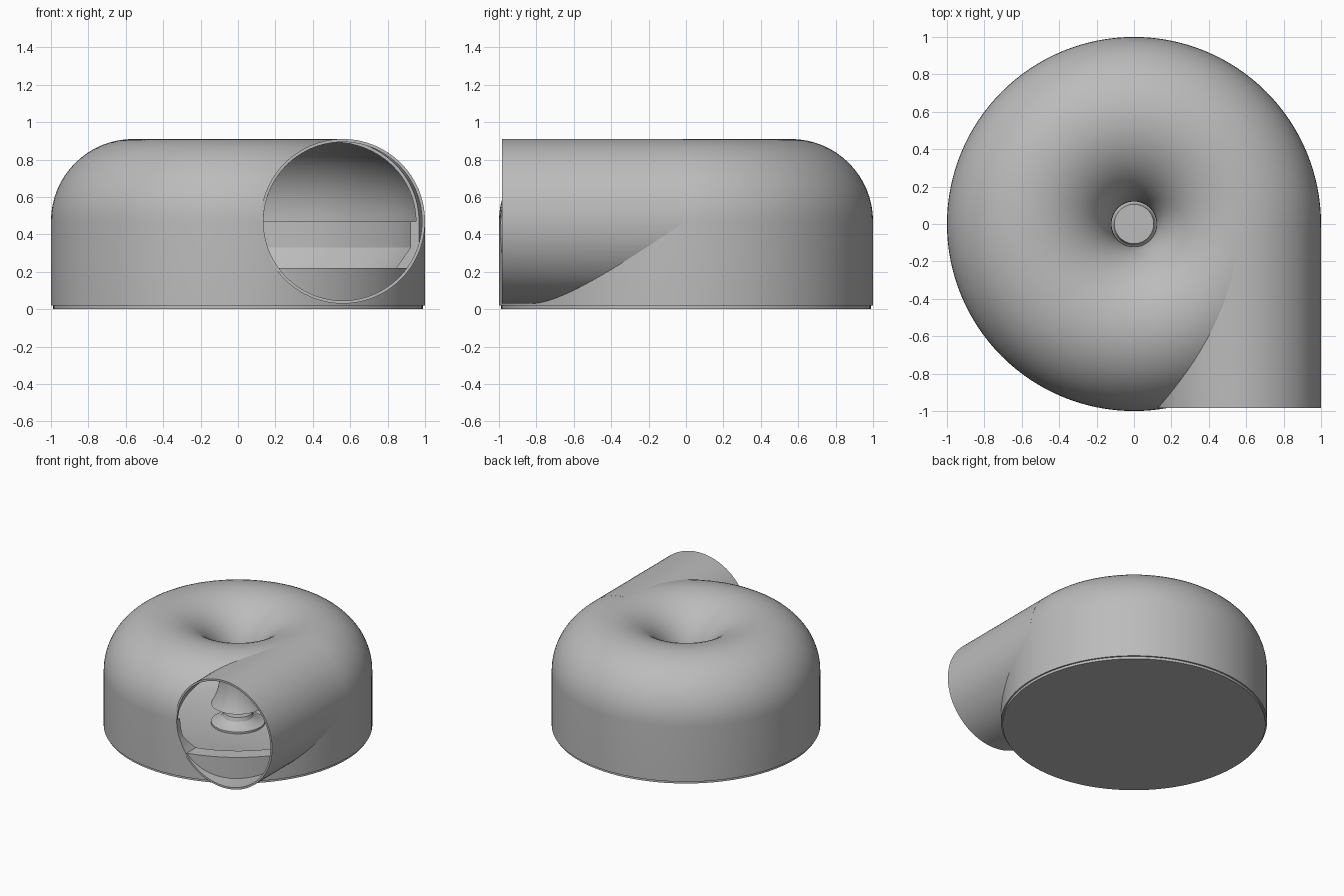
import bpy, bmesh
from math import sin, cos, pi, radians

if "Cube" in bpy.data.objects:
    bpy.data.objects.remove(bpy.data.objects["Cube"], do_unlink=True)

RING, TUBE, BORE, MID = 0.56, 0.44, 0.424, 0.47

grey = bpy.data.materials.new("plain grey")
grey.use_nodes = True
grey.diffuse_color = (0.5, 0.5, 0.5, 1)
grey.node_tree.nodes["Principled BSDF"].inputs["Base Color"].default_value = (0.5, 0.5, 0.5, 1)


def finish(bm, name):
    bmesh.ops.remove_doubles(bm, verts=bm.verts, dist=1e-5)
    bmesh.ops.dissolve_degenerate(bm, edges=bm.edges, dist=1e-5)
    bmesh.ops.recalc_face_normals(bm, faces=bm.faces)
    mesh = bpy.data.meshes.new(name)
    bm.to_mesh(mesh)
    bm.free()
    mesh.materials.append(grey)
    obj = bpy.data.objects.new(name, mesh)
    bpy.context.collection.objects.link(obj)
    return obj


def lathe(name, profile, steps=128):
    """Turn an (r, z) outline around the vertical axis."""
    bm = bmesh.new()
    verts = [bm.verts.new((r, 0, z)) for r, z in profile]
    edges = [bm.edges.new(p) for p in zip(verts, verts[1:])]
    if profile[0][0] > 0:
        edges.append(bm.edges.new((verts[-1], verts[0])))
    bmesh.ops.spin(bm, geom=verts + edges, cent=(0, 0, 0), axis=(0, 0, 1),
                   angle=2 * pi, steps=steps)
    return finish(bm, name)


def duct(name, radius, y0, y1, floor=-1.0, steps=96):
    """Solid round bar along y, flattened below the given floor height."""
    bm = bmesh.new()
    ring = []
    for i in range(steps):
        a = 2 * pi * (i + 0.5) / steps
        z = MID + radius * sin(a)
        if z > floor:
            ring.append((RING + radius * cos(a), z))
    if floor > 0:
        half = (radius ** 2 - (MID - floor) ** 2) ** 0.5
        start = next(i for i, p in enumerate(ring) if p[1] < MID and p[0] < RING) \
            if any(p[1] < MID and p[0] < RING for p in ring) else 0
        while start < len(ring) and ring[start][0] < RING:
            start += 1
        ring[start:start] = [(RING - half, floor), (RING + half, floor)]
    face = bm.faces.new([bm.verts.new((x, y0, z)) for x, z in ring])
    ext = bmesh.ops.extrude_face_region(bm, geom=[face])
    moved = [v for v in ext["geom"] if isinstance(v, bmesh.types.BMVert)]
    bmesh.ops.translate(bm, verts=moved, vec=(0, y1 - y0, 0))
    if not face.is_valid or len(bm.faces) < len(ring) + 2:
        bm.faces.new([v for v in bm.verts if v not in moved])
    return finish(bm, name)


def subtract(obj, cutter):
    mod = obj.modifiers.new("cut", 'BOOLEAN')
    mod.operation, mod.solver, mod.object = 'DIFFERENCE', 'EXACT', cutter
    bpy.context.view_layer.objects.active = obj
    bpy.ops.object.modifier_apply(modifier=mod.name)
    bpy.data.objects.remove(cutter, do_unlink=True)


def arch(radius, n=32):
    """Half circle from the outer wall over to the inlet throat."""
    return [(RING + radius * cos(pi * i / n), MID + radius * sin(pi * i / n))
            for i in range(n + 1)]


def flare(r0, r1, z1, n=8):
    """Trumpet widening downwards below the inlet throat."""
    return [(r0 + (r1 - r0) * (i / n) ** 2.5, MID + (z1 - MID) * i / n)
            for i in range(1, n + 1)]


# Hollow housing: rounded outside, inlet trumpet, inner arch and bowl
outside = [(0, 0.02), (1, 0.02)] + arch(TUBE)
trumpet_in = flare(RING - TUBE, 0.185, 0.2)
trumpet_out = flare(RING - BORE, 0.2, 0.2)[::-1]
bowl = [(0.955, MID), (0.955, 0.33), (0.87, 0.2), (0.75, 0.09), (0.62, 0.04), (0, 0.04)]
housing = lathe("housing", outside + trumpet_in + trumpet_out + arch(BORE)[::-1] + bowl)
subtract(housing, duct("housing_opening", BORE, -1.1, -0.25, floor=0.22))

# Outlet pipe, trimmed where it meets the housing
outlet = duct("outlet_pipe", TUBE, -0.985, -0.02)
subtract(outlet, duct("pipe_bore", BORE, -1.1, 0.1))
subtract(outlet, lathe("housing_envelope", outside + [(0, MID)]))

# Base plate and the hub under the inlet
base = lathe("base_plate", [(0, 0), (0.988, 0), (0.988, 0.02), (0, 0.02)])
hub = lathe("hub", [(0, 0.03), (0.2, 0.03), (0.2, 0.055), (0.15, 0.07),
                    (0.115, 0.1), (0.105, 0.13), (0, 0.13)], 64)

# Smooth curved walls, sharp rims
bpy.ops.object.select_all(action='DESELECT')
for part in (housing, outlet, base, hub):
    part.select_set(True)
bpy.context.view_layer.objects.active = housing
bpy.ops.object.shade_smooth_by_angle(angle=radians(30))
